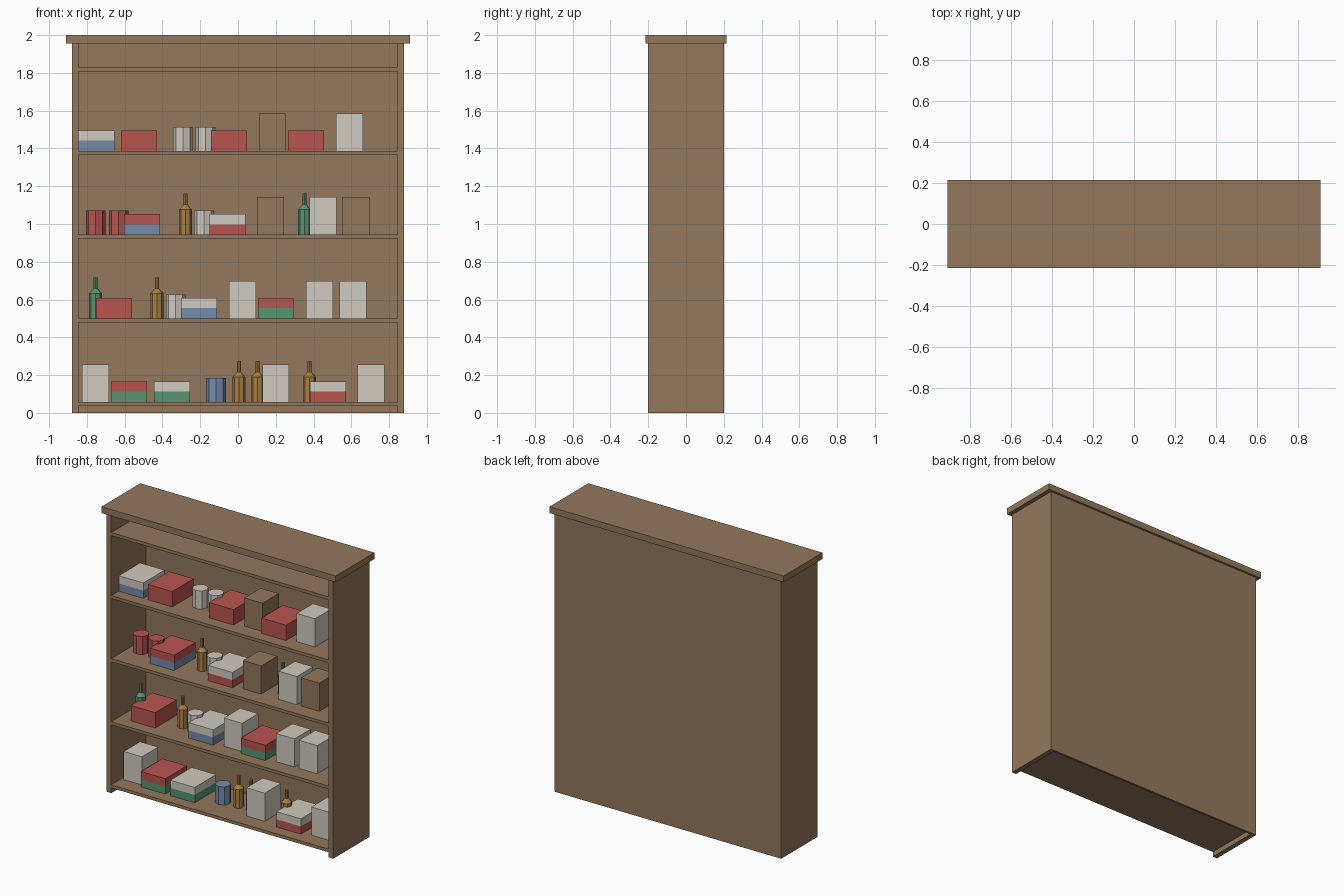
import bpy, bmesh
from mathutils import Matrix, Vector

cube = bpy.data.objects.get("Cube")
if cube:
    bpy.data.objects.remove(cube, do_unlink=True)


def linear(v):
    v /= 255
    return v / 12.92 if v <= 0.04045 else ((v + 0.055) / 1.055) ** 2.4


def make_material(name, *rgb):
    mat = bpy.data.materials.new(name)
    mat.use_nodes = True
    col = [linear(c) for c in rgb] + [1]
    mat.diffuse_color = col
    mat.node_tree.nodes["Principled BSDF"].inputs["Base Color"].default_value = col
    return mat


MATS = {
    "wood": make_material("wood brown", 148, 120, 93),
    "white": make_material("off white", 208, 203, 192),
    "red": make_material("brick red", 184, 85, 79),
    "blue": make_material("dusty blue", 115, 140, 170),
    "green": make_material("bottle green", 90, 148, 112),
    "amber": make_material("amber", 168, 128, 70),
}


def finish(bm, name, colour):
    bmesh.ops.recalc_face_normals(bm, faces=bm.faces)
    mesh = bpy.data.meshes.new(name)
    bm.to_mesh(mesh)
    bm.free()
    mesh.materials.append(MATS[colour])
    obj = bpy.data.objects.new(name, mesh)
    bpy.context.collection.objects.link(obj)
    return obj


def box(name, colour, x0, x1, y0, y1, z0, z1):
    bm = bmesh.new()
    centre = Vector((x0 + x1, y0 + y1, z0 + z1)) / 2
    scale = Matrix.Diagonal((x1 - x0, y1 - y0, z1 - z0, 1))
    bmesh.ops.create_cube(bm, size=1, matrix=Matrix.Translation(centre) @ scale)
    return finish(bm, name, colour)


def lathe(name, colour, x, z, profile, sides=8):
    """Faceted solid of revolution from (radius, height) pairs."""
    bm = bmesh.new()
    rings = []
    for radius, height in profile:
        ring = bmesh.ops.create_circle(bm, segments=sides, radius=radius)["verts"]
        bmesh.ops.translate(bm, verts=ring, vec=(x, 0, z + height))
        rings.append(ring)
    for low, high in zip(rings, rings[1:]):
        for i in range(sides):
            j = (i + 1) % sides
            bm.faces.new((low[i], low[j], high[j], high[i]))
    bm.faces.new(rings[0])
    bm.faces.new(rings[-1])
    return finish(bm, name, colour)


# Goods that stand on the shelves
def tall(x, z, colour):
    box("tall_box", colour, x - 0.071, x + 0.071, -0.09, 0.09, z, z + 0.198)


def flat(x, z, upper, lower=None):
    half = (x - 0.095, x + 0.095, -0.117, 0.12)
    if lower:
        box("lower_carton", lower, *half, z, z + 0.054)
        box("upper_carton", upper, *half, z + 0.054, z + 0.108)
    else:
        box("carton", upper, *half, z, z + 0.108)


def can(x, z, colour):
    lathe("can", colour, x, z, [(0.052, 0), (0.052, 0.127)])


def bottle(x, z, colour):
    lathe("bottle", colour, x, z,
          [(0.034, 0), (0.034, 0.132), (0.011, 0.158), (0.011, 0.217)])


# Cabinet
WIDTH, INNER, DEPTH, TOP = 0.88, 0.845, 0.2, 1.955
for side, sx in (("left", 1), ("right", -1)):
    xs = sorted((sx * INNER, sx * WIDTH))
    box(side + "_side_panel", "wood", *xs, -DEPTH, DEPTH, 0, TOP)
box("back_panel", "wood", -INNER, INNER, 0.185, DEPTH, 0, TOP)
box("top_board", "wood", -0.91, 0.91, -0.215, 0.215, TOP, 2)

levels = [0.058 + 0.443 * i for i in range(5)]
for z in levels:
    box("shelf", "wood", -INNER, INNER, -DEPTH, 0.185, z - 0.022, z)

# Contents of each shelf, lowest first
stock = [
    [(tall, -0.754, "white"), (flat, -0.577, "red", "green"),
     (flat, -0.349, "white", "green"), (can, -0.116, "blue"),
     (bottle, 0.005, "amber"), (bottle, 0.103, "amber"), (tall, 0.2, "white"),
     (bottle, 0.378, "amber"), (flat, 0.476, "white", "red"), (tall, 0.704, "white")],
    [(bottle, -0.754, "green"), (flat, -0.656, "red"), (bottle, -0.429, "amber"),
     (can, -0.33, "white"), (flat, -0.206, "white", "blue"), (tall, 0.024, "white"),
     (flat, 0.2, "red", "green"), (tall, 0.431, "white"), (tall, 0.608, "white")],
    [(can, -0.754, "red"), (can, -0.632, "red"), (flat, -0.508, "red", "blue"),
     (bottle, -0.278, "amber"), (can, -0.18, "white"), (flat, -0.056, "white", "red"),
     (tall, 0.172, "wood"), (bottle, 0.352, "green"), (tall, 0.45, "white"),
     (tall, 0.624, "wood")],
    [(flat, -0.749, "white", "blue"), (flat, -0.524, "red"), (can, -0.292, "white"),
     (can, -0.172, "white"), (flat, -0.048, "red"), (tall, 0.183, "wood"),
     (flat, 0.36, "red"), (tall, 0.59, "white")],
]
for z, row in zip(levels, stock):
    for build, x, *colours in row:
        build(x, z, *colours)
